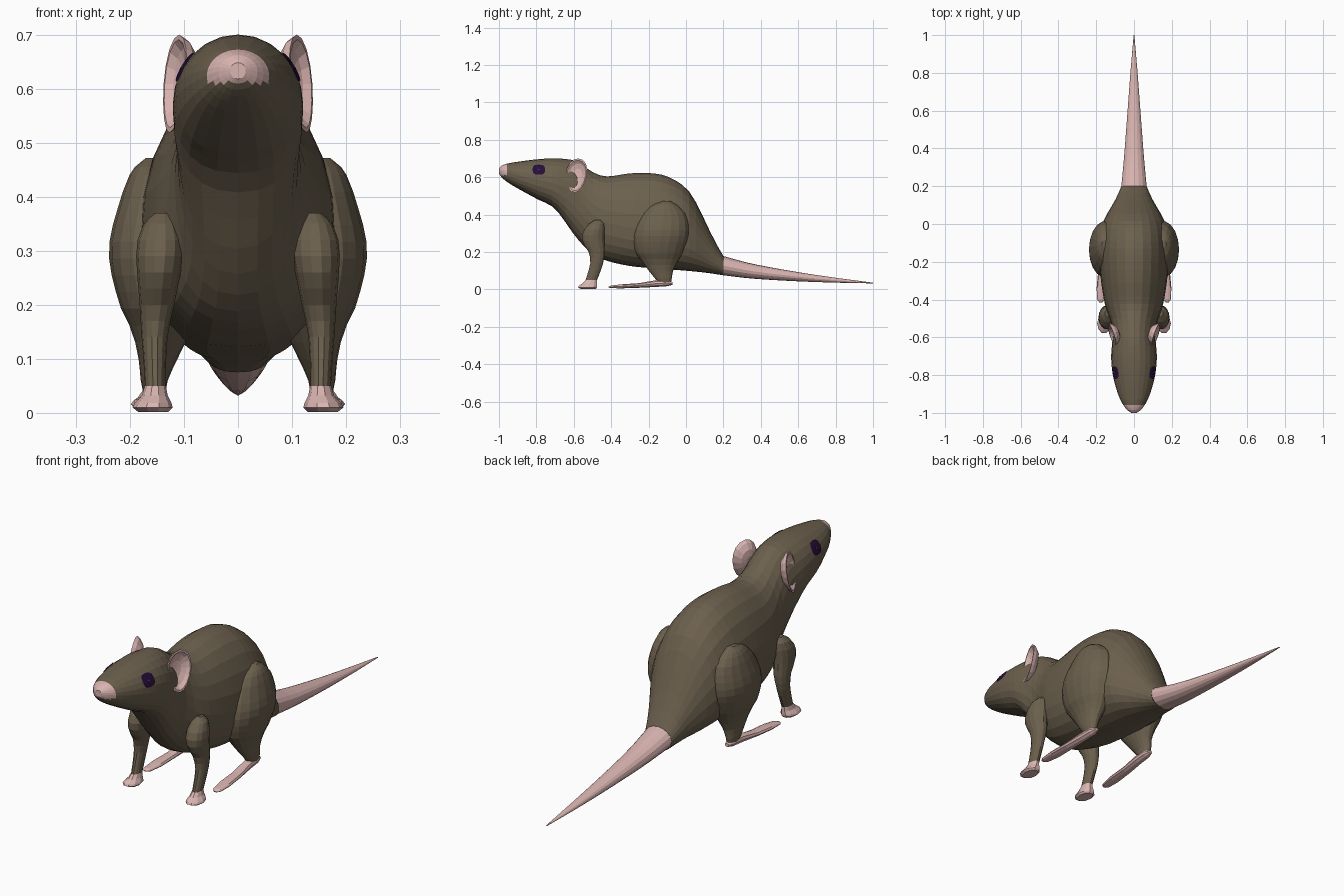
import bpy, bmesh, math
from mathutils import Vector

if "Cube" in bpy.data.objects:
    bpy.data.objects.remove(bpy.data.objects["Cube"])


def material(name, color):
    m = bpy.data.materials.new(name)
    m.diffuse_color = (*color, 1)
    m.use_nodes = True
    m.node_tree.nodes["Principled BSDF"].inputs["Base Color"].default_value = m.diffuse_color
    return m


FUR = material("brown fur", (0.15, 0.118, 0.076))
PINK = material("pink skin", (0.70, 0.46, 0.44))
DARK = material("dark eye", (0.02, 0.004, 0.042))


def sample(table, t):
    """Smooth interpolation of the rows of a table keyed by the first column."""
    n = len(table)
    i = 0
    while i < n - 2 and t > table[i + 1][0]:
        i += 1
    a, b = table[i], table[i + 1]
    h = b[0] - a[0]
    s = (t - a[0]) / h

    def slope(j, k):
        lo, hi = max(j - 1, 0), min(j + 1, n - 1)
        return (table[hi][k] - table[lo][k]) / (table[hi][0] - table[lo][0])

    out = []
    for k in range(1, len(a)):
        out.append((2*s**3 - 3*s**2 + 1) * a[k] + (s**3 - 2*s**2 + s) * h * slope(i, k)
                   + (3*s**2 - 2*s**3) * b[k] + (s**3 - s**2) * h * slope(i + 1, k))
    return out


def steps(a, b, n):
    return [a + (b - a) * i / n for i in range(n + 1)]


def loft(name, rings, mats, rule=None, mirror=False, caps=True):
    """Skin a list of closed rings into one object."""
    bm = bmesh.new()
    vs = [[bm.verts.new(p) for p in r] for r in rings]
    n = len(rings[0])
    for a, b in zip(vs, vs[1:]):
        for i in range(n):
            j = (i + 1) % n
            bm.faces.new((a[i], a[j], b[j], b[i]))
    if caps:
        bm.faces.new(vs[0])
        bm.faces.new(vs[-1])
    bmesh.ops.recalc_face_normals(bm, faces=bm.faces)
    if rule:
        for f in bm.faces:
            f.material_index = rule(f.calc_center_median())
    me = bpy.data.meshes.new(name)
    bm.to_mesh(me)
    bm.free()
    for m in mats:
        me.materials.append(m)
    ob = bpy.data.objects.new(name, me)
    bpy.context.collection.objects.link(ob)
    if mirror:
        ob.modifiers.new("mirror", "MIRROR").use_mirror_merge = False
    return ob


# Trunk profile: y, top z, bottom z, half width, z of widest point
TRUNK = [
    (-1.0, .648, .618, .014, .635), (-.985, .662, .598, .036, .632),
    (-.95, .674, .570, .062, .622), (-.9, .682, .540, .085, .610),
    (-.8, .695, .485, .112, .588), (-.7, .700, .430, .121, .565),
    (-.6, .690, .295, .113, .520), (-.55, .661, .235, .114, .460),
    (-.5, .627, .190, .128, .400), (-.43, .604, .155, .153, .360),
    (-.3, .620, .125, .175, .330), (-.2, .622, .115, .182, .320),
    (-.1, .604, .107, .182, .310), (0, .542, .100, .167, .280),
    (.05, .472, .095, .145, .250), (.1, .370, .090, .115, .210),
    (.15, .266, .083, .088, .165), (.2, .178, .075, .067, .127)]
TAIL = [(.2, .178, .075, .067, .127), (.35, .138, .058, .053, .098),
        (.6, .092, .043, .034, .068), (.8, .062, .036, .019, .049),
        (1.0, .036, .032, .002, .034)]


def section(table, y, n, low=1.0):
    top, bot, half, mid = sample(table, y)
    ring = []
    for i in range(n):
        t = 2 * math.pi * i / n
        c, s = math.cos(t), math.sin(t)
        if s < -1e-6:
            c = math.copysign(abs(c) ** low, c)
            s = -abs(s) ** low
        ring.append((half * c, y, mid + (top - mid if s > 0 else mid - bot) * s))
    return ring


# Body with head and painted nose
ys = [-1, -.994, -.985, -.972, -.957, -.93] + steps(-.9, .2, 30)
loft("body", [section(TRUNK, y, 24, .85) for y in ys], [FUR, PINK],
     lambda c: 1 if c.y < -.957 and c.z > .612 else 0)

# Tail
loft("tail", [section(TAIL, y, 16) for y in steps(.2, 1.0, 14)], [PINK])


# Eyes: thin patches following the head surface
def eye_ring(r):
    ring = []
    for i in range(12):
        t = 2 * math.pi * i / 12
        c, s = math.cos(t), math.sin(t)
        y = -.787 + .034 * r * math.copysign(abs(c) ** .7, c)
        z = .638 + .027 * r * math.copysign(abs(s) ** .7, s)
        top, bot, half, mid = sample(TRUNK, y)
        k = (z - mid) / (top - mid)
        ring.append((half * math.sqrt(1 - k * k) + .003, y, z + .002))
    return ring


loft("eye", [eye_ring(r) for r in (1, .6, .1)], [DARK], mirror=True, caps=False)

# Ears: cupped shells opening outward and slightly forward
N, U, V = Vector((.94, -.33, 0)), Vector((.33, .94, 0)), Vector((-.1, .1, 1))
EAR = [(.3, -.036), (.62, -.03), (.9, -.012), (1, .003),
       (.9, .003), (.72, -.010), (.4, -.02), (.1, -.022)]
ear_rings = []
for scale, depth in EAR:
    ring = []
    for i in range(16):
        t = 2 * math.pi * i / 16
        u = .060 * scale * math.cos(t) * (1 + .14 * math.sin(t))
        ring.append(Vector((.115, -.585, .609)) + N * depth + U * u
                    + V * (.091 * scale * math.sin(t)))
    ear_rings.append(ring)
loft("ear", ear_rings, [PINK], mirror=True)


def limb(name, table, zs, mat, n=14):
    """Vertical limb; table rows: z, front y, back y, centre x, half width."""
    rings = []
    for z in zs:
        f, b, x, hx = sample(table, z)
        rings.append([(x + hx * math.cos(2 * math.pi * i / n),
                       (f + b) / 2 + (b - f) / 2 * math.sin(2 * math.pi * i / n), z)
                      for i in range(n)])
    return loft(name, rings, [mat], mirror=True)


# Hind legs
THIGH = [(.035, -.150, -.080, .155, .020), (.06, -.168, -.075, .155, .025),
         (.1, -.200, -.068, .148, .036), (.15, -.238, -.042, .142, .054),
         (.2, -.272, -.015, .145, .074), (.3, -.283, .016, .150, .089),
         (.4, -.240, .000, .143, .073), (.45, -.185, -.045, .145, .050),
         (.472, -.125, -.085, .150, .020)]
limb("hind_leg", THIGH, [.035, .06, .08] + steps(.1, .44, 11) + [.455, .465, .472], FUR, 18)

# Hind feet: long flat paddles, rows: y, top z, bottom z, half width, centre x
FOOT = [(-.415, .014, .010, .008, .176), (-.400, .021, .006, .020, .175),
        (-.340, .028, .005, .027, .171), (-.250, .034, .008, .024, .166),
        (-.160, .050, .012, .022, .158), (-.100, .052, .016, .021, .155),
        (-.072, .040, .024, .010, .155)]
loft("hind_foot", [[(x + h * math.cos(2 * math.pi * i / 10), y,
                     (a + b) / 2 + (a - b) / 2 * math.sin(2 * math.pi * i / 10))
                    for i in range(10)] for y, a, b, h, x in FOOT], [PINK], mirror=True)

# Front legs
ARM = [(.05, -.538, -.475, .153, .019), (.1, -.522, -.455, .154, .021),
       (.15, -.512, -.440, .154, .025), (.2, -.522, -.433, .150, .032),
       (.25, -.553, -.435, .147, .039), (.3, -.555, -.435, .144, .044),
       (.345, -.525, -.435, .142, .036), (.37, -.490, -.455, .140, .014)]
limb("front_leg", ARM, steps(.05, .35, 10) + [.362, .37], FUR)

# Front paws
PAW = [(.002, -.565, -.480, .157, .028), (.010, -.580, -.474, .158, .037),
       (.018, -.576, -.473, .157, .034), (.032, -.556, -.474, .154, .024),
       (.05, -.538, -.475, .153, .0195)]
limb("front_paw", PAW, [r[0] for r in PAW], PINK, 10)
